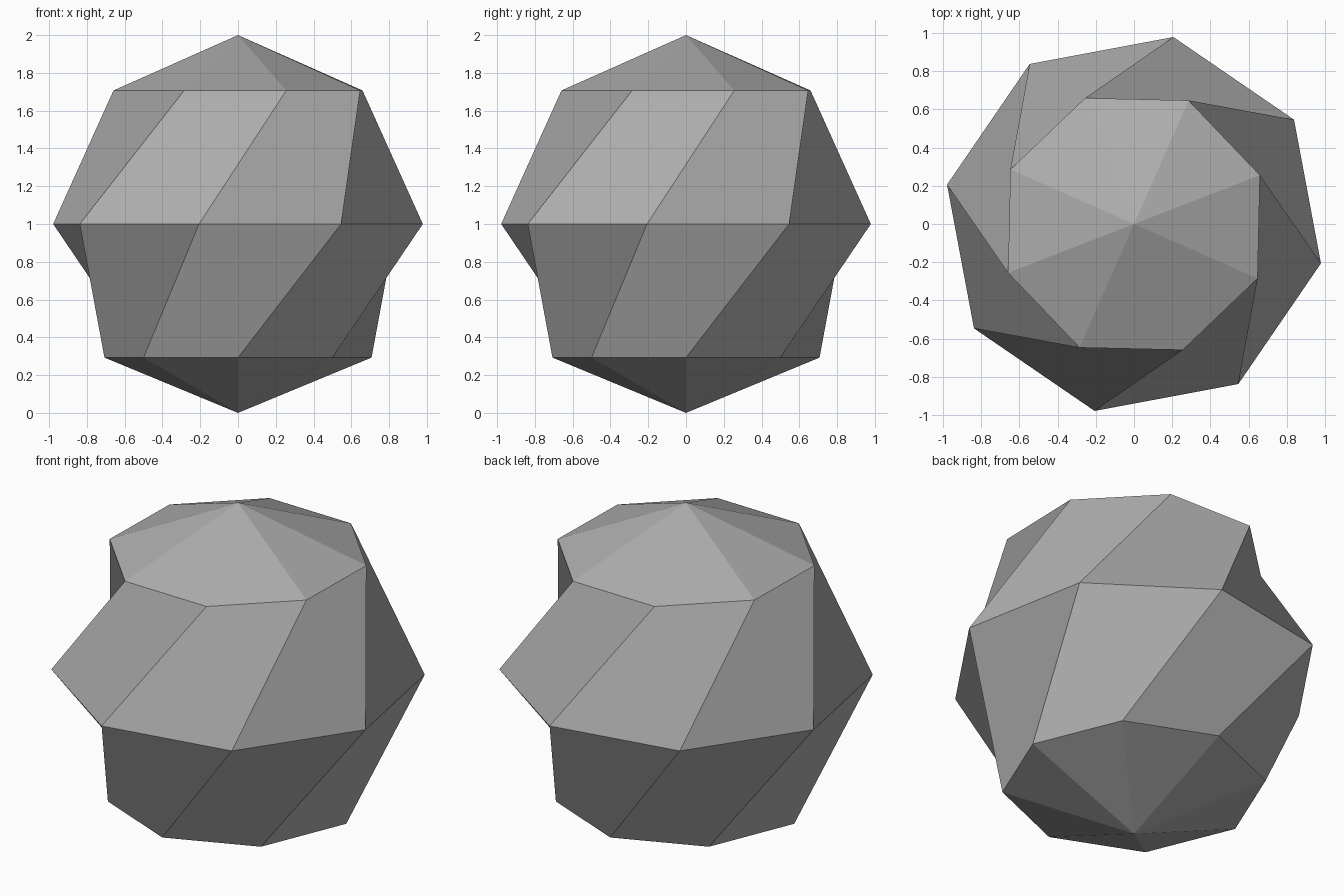
import bpy
import bmesh
from math import sin, cos, radians

cube = bpy.data.objects.get("Cube")
if cube:
    bpy.data.objects.remove(cube, do_unlink=True)

SEGMENTS = 8
RINGS = 4
TWIST = radians(33.1)  # turn from one ring to the next

# Plain grey material
grey = bpy.data.materials.new("mid_grey")
grey.use_nodes = True
colour = (0.42, 0.42, 0.42, 1)
grey.diffuse_color = colour
for node in grey.node_tree.nodes:
    if node.type == "BSDF_PRINCIPLED":
        node.inputs["Base Color"].default_value = colour

# Low-poly ball whose rings are twisted around the upright axis
bm = bmesh.new()
rings = []
for r in range(1, RINGS):
    polar = radians(180) * r / RINGS
    ring = []
    for s in range(SEGMENTS):
        turn = radians(360) * s / SEGMENTS + TWIST * (r - 1)
        ring.append(bm.verts.new((sin(polar) * cos(turn),
                                  sin(polar) * sin(turn),
                                  1 - cos(polar))))
    rings.append(ring)
bottom = bm.verts.new((0, 0, 0))
top = bm.verts.new((0, 0, 2))

# Skewed side panels and the two pointed caps
for s in range(SEGMENTS):
    n = (s + 1) % SEGMENTS
    for low, high in zip(rings, rings[1:]):
        bm.faces.new((low[s], low[n], high[n], high[s]))
    bm.faces.new((bottom, rings[0][n], rings[0][s]))
    bm.faces.new((top, rings[-1][s], rings[-1][n]))

mesh = bpy.data.meshes.new("twisted_ball")
bm.to_mesh(mesh)
bm.free()
mesh.materials.append(grey)
ball = bpy.data.objects.new("twisted_ball", mesh)
bpy.context.collection.objects.link(ball)
